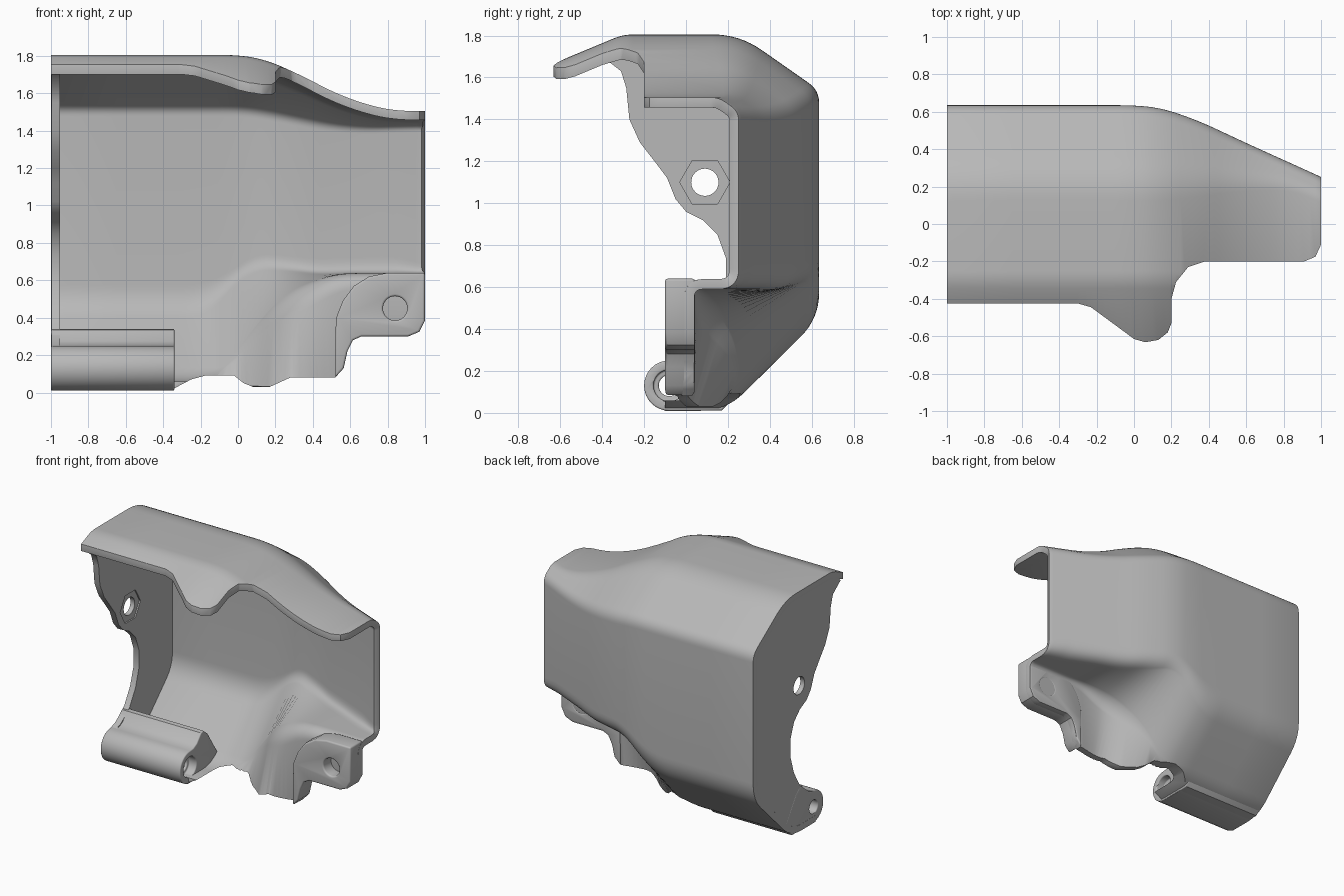
import bpy, bmesh, math
from mathutils import Vector

if "Cube" in bpy.data.objects:
    bpy.data.objects.remove(bpy.data.objects["Cube"], do_unlink=True)

grey = bpy.data.materials.new("plain_grey")
grey.use_nodes = True
grey.diffuse_color = (0.48, 0.48, 0.48, 1)
grey.node_tree.nodes["Principled BSDF"].inputs["Base Color"].default_value = (0.48, 0.48, 0.48, 1)

WALL = 0.048


def make_object(name, bm):
    bmesh.ops.recalc_face_normals(bm, faces=bm.faces)
    mesh = bpy.data.meshes.new(name)
    bm.to_mesh(mesh)
    bm.free()
    mesh.materials.append(grey)
    ob = bpy.data.objects.new(name, mesh)
    bpy.context.collection.objects.link(ob)
    return ob


def prism(name, outline, axis, lo, hi):
    """Extrude a 2D outline along x, y or z."""
    place = {"x": lambda p, d: (d, p[0], p[1]),
             "y": lambda p, d: (p[0], d, p[1]),
             "z": lambda p, d: (p[0], p[1], d)}[axis]
    bm = bmesh.new()
    face = bm.faces.new([bm.verts.new(place(p, lo)) for p in outline])
    new = bmesh.ops.extrude_face_region(bm, geom=[face])["geom"]
    shift = Vector(place((0, 0), hi - lo))
    bmesh.ops.translate(bm, vec=shift, verts=[v for v in new if isinstance(v, bmesh.types.BMVert)])
    return make_object(name, bm)


def ring(c, r, n=32, start=0.0):
    return [(c[0] + r * math.cos(start + math.tau * i / n),
             c[1] + r * math.sin(start + math.tau * i / n)) for i in range(n)]


def bake(ob):
    dg = bpy.context.evaluated_depsgraph_get()
    mesh = bpy.data.meshes.new_from_object(ob.evaluated_get(dg))
    ob.modifiers.clear()
    ob.data = mesh


def cut(ob, *cutters):
    for c in cutters:
        m = ob.modifiers.new("cut", "BOOLEAN")
        m.object, m.operation, m.solver = c, "DIFFERENCE", "EXACT"
        bake(ob)


def finish(ob, bevel):
    if bevel:
        m = ob.modifiers.new("soft_edge", "BEVEL")
        m.width, m.segments, m.limit_method = bevel, 3, "ANGLE"
        m.angle_limit = math.radians(50)
        bake(ob)
    bpy.ops.object.select_all(action="DESELECT")
    ob.select_set(True)
    bpy.context.view_layer.objects.active = ob
    bpy.ops.object.shade_smooth_by_angle(angle=math.radians(35))


def track(keys, x):
    """Linear keys averaged over a window, for a smooth flow along x."""
    def at(u):
        if u <= keys[0][0]:
            return Vector(keys[0][1:])
        for a, b in zip(keys, keys[1:]):
            if u <= b[0]:
                t = (u - a[0]) / (b[0] - a[0])
                return Vector(a[1:]).lerp(Vector(b[1:]), t)
        return Vector(keys[-1][1:])
    steps = [at(x + 0.02 * i) for i in range(-4, 5)]
    return sum(steps[1:], steps[0]) / len(steps)


# Upper track: x, top height, back depth, shoulder size
UPPER = [(0.0, 1.805, 0.635, 0.38), (0.15, 1.78, 0.62, 0.37), (0.35, 1.69, 0.55, 0.3),
         (0.52, 1.6, 0.47, 0.22), (0.7, 1.535, 0.387, 0.15), (0.85, 1.505, 0.32, 0.1),
         (1.2, 1.505, 0.16, 0.09)]
# Lower track: x, back corner z and radius, inner corner y z radius, hem y z
LOWER = [(-0.2, 0.45, 0.3, 0.19, 0.01, 0.3, -0.1, 0.01),
         (-0.05, 0.54, 0.25, 0.24, 0.1, 0.1, 0.19, 0.02),
         (0.1, 0.68, 0.16, 0.24, 0.28, 0.15, 0.12, 0.02),
         (0.28, 0.63, 0.14, 0.09, 0.47, 0.15, -0.03, 0.02),
         (0.45, 0.59, 0.13, 0.04, 0.56, 0.08, 0.01, 0.02),
         (0.55, 0.59, 0.13, 0.04, 0.59, 0.04, 0.04, 0.02),
         (1.2, 0.59, 0.13, 0.04, 0.59, 0.04, 0.04, 0.02)]


def section(x):
    """Rounded outline of the shell at x, from lip over the back to the hem."""
    top, back, d = track(UPPER, x)
    z4, r4, y5, z5, r5, y6, z6 = track(LOWER, x)
    corners = [(-0.66, top - 0.15, 0), (-0.3, top, 0.25), (back - d, top, d + 0.03),
               (back, top - 0.7 * d, 0.08 + 0.1 * d), (back, z4, r4), (y5, z5, r5), (y6, z6, 0)]
    pts = [Vector(corners[0][:2])]
    for a, b, c in zip(corners, corners[1:], corners[2:]):
        p, q, s = Vector(a[:2]), Vector(b[:2]), Vector(c[:2])
        u, v = p - q, s - q
        turn = math.pi - u.angle(v)
        t = max(0.015, b[2] * math.tan(turn / 2))
        t = min(t, 0.47 * u.length, 0.47 * v.length)
        e, f = q + u.normalized() * t, q + v.normalized() * t
        pts += [e * (1 - k) ** 2 + q * 2 * k * (1 - k) + f * k * k for k in [i / 8 for i in range(9)]]
    return pts + [Vector(corners[-1][:2])]


# Main shell lofted along x and thickened inward
stations = [-1, -0.65, -0.32] + [-0.29 + 0.03 * i for i in range(43)] + [1]
bm = bmesh.new()
rows = [[bm.verts.new((x, p.x, p.y)) for p in section(x)] for x in stations]
for r0, r1 in zip(rows, rows[1:]):
    for i in range(len(r0) - 1):
        bm.faces.new((r0[i], r0[i + 1], r1[i + 1], r1[i]))
shell = make_object("cover_shell", bm)
if sum(p.normal.y * p.area for p in shell.data.polygons) < 0:
    shell.data.flip_normals()
thick = shell.modifiers.new("wall", "SOLIDIFY")
thick.thickness, thick.offset = WALL, -1
bake(shell)

# Flange block with its bolt hole
flange = prism("bolt_flange", [(0.999, 0.64), (0.8, 0.64), (0.7, 0.62), (0.62, 0.57), (0.56, 0.49),
                               (0.525, 0.4), (0.52, 0.3), (0.52, 0.02), (0.999, 0.02)], "y", -0.1, 0.042)

# Cutters for lip edge, lower hem and holes
lip_cut = prism("lip_cutter", [(-1.1, -0.425), (-0.3, -0.425), (-0.23, -0.445), (-0.04, -0.585),
                               (0, -0.615), (0.06, -0.632), (0.13, -0.62), (0.18, -0.58), (0.2, -0.53),
                               (0.2, -0.4), (0.225, -0.31), (0.29, -0.23), (0.38, -0.2), (0.91, -0.2),
                               (0.97, -0.175), (1, -0.11), (1.1, -0.1), (1.1, -1), (-1.1, -1)],
                "z", 0.9, 2)
hem_cut = prism("hem_cutter", [(-0.345, -0.2), (-0.345, 0.02), (-0.25, 0.07), (-0.17, 0.092),
                               (-0.02, 0.09), (0.03, 0.05), (0.08, 0.03), (0.17, 0.03), (0.28, 0.08),
                               (0.52, 0.08), (0.565, 0.13), (0.585, 0.22), (0.615, 0.28), (0.66, 0.3),
                               (0.91, 0.3), (0.97, 0.325), (1, 0.385), (1.1, 0.39), (1.1, -0.2)],
                "y", -0.5, 0.9)
bolt = prism("bolt_cutter", ring((0.84, 0.45), 0.065), "y", -0.3, 0.2)
eye = prism("eye_cutter", ring((0.09, 1.1), 0.065), "x", -1.2, -0.8)
nut = prism("nut_cutter", ring((0.09, 1.1), 0.12, 6), "x", -0.963, -0.8)
BOSS = (-0.08, 0.13)
bore = prism("bore_cutter", ring(BOSS, 0.05), "x", -1.2, 0)
sink = prism("sink_cutter", ring(BOSS, 0.075), "x", -0.40, 0)

cut(shell, lip_cut, hem_cut)
cut(flange, hem_cut, bolt)

# End plate with a wavy front edge
outer = [p for p in section(-1) if p.y > 1 and p.x > -0.41 or p.y < 1]
outer = [(0.1 + (p.x - 0.1) * 0.985, 0.9 + (p.y - 0.9) * 0.99) for p in outer]
front = [(-0.1, 0.24), (-0.02, 0.27), (0.08, 0.35), (0.15, 0.47), (0.19, 0.6), (0.19, 0.74),
         (0.15, 0.85), (0.08, 0.92), (0, 0.96), (-0.05, 1.02), (-0.09, 1.12), (-0.15, 1.2),
         (-0.22, 1.29), (-0.27, 1.4), (-0.285, 1.55), (-0.31, 1.63), (-0.4, 1.7)]
plate = prism("end_plate", outer + front, "x", -0.998, -0.953)
cut(plate, eye, nut, bore)

# Tube boss with a ramp rising toward the shell
arc = [(BOSS[0] + 0.12 * math.cos(a), BOSS[1] + 0.12 * math.sin(a))
       for a in [math.radians(90 + 11.25 * i) for i in range(17)]]
boss = prism("tube_boss", arc + [(0.17, 0.012), (0.26, 0.1), (0.13, 0.3), (0.08, 0.34), (0.05, 0.335),
                                 (0.0, 0.275), (-0.04, 0.254)], "x", -0.999, -0.34)
cut(boss, bore, sink)

for ob, width in ((shell, 0.012), (flange, 0.012), (plate, 0), (boss, 0.01)):
    finish(ob, width)
for c in (lip_cut, hem_cut, bolt, eye, nut, bore, sink):
    bpy.data.objects.remove(c, do_unlink=True)
